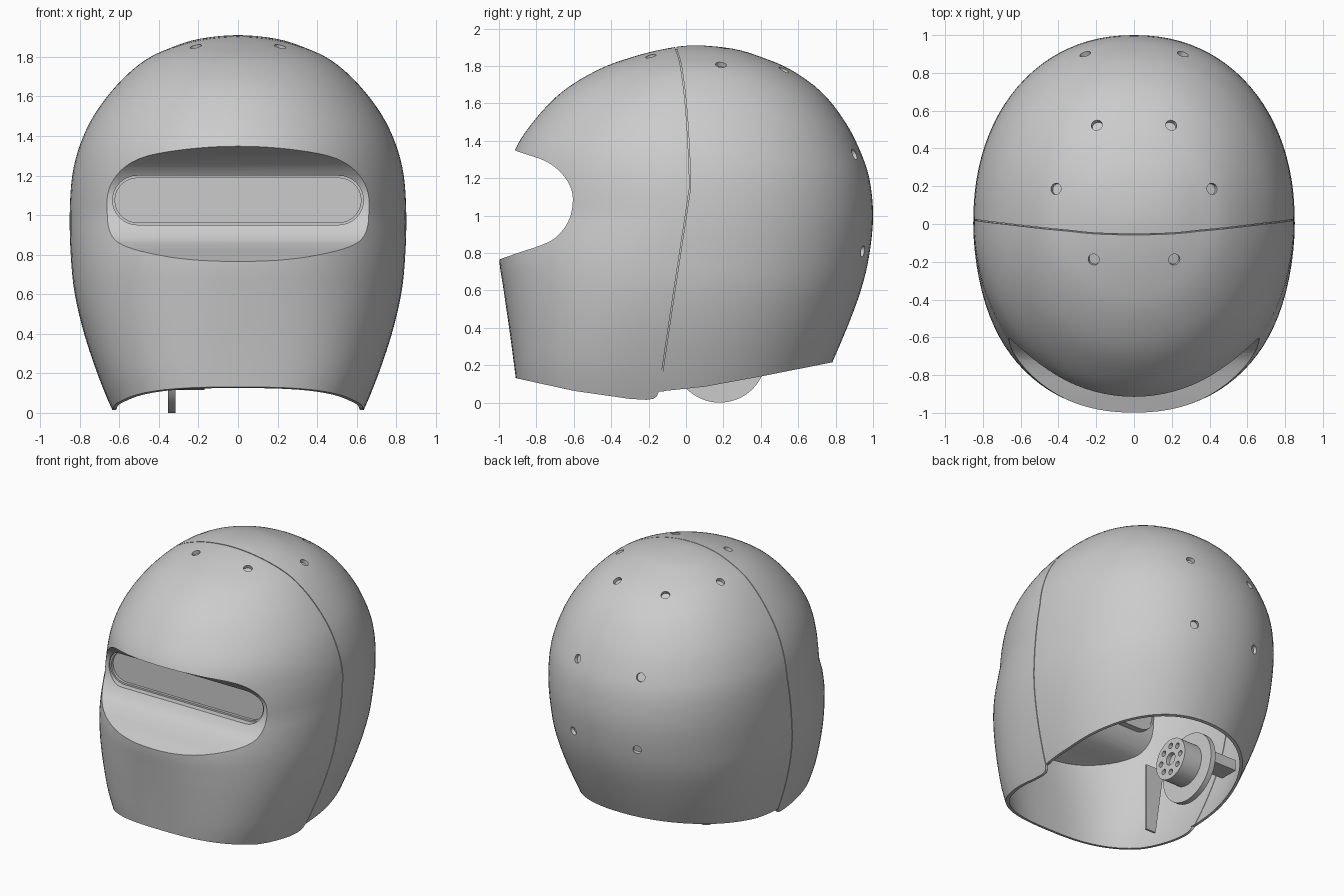
import bpy, bmesh, math
from mathutils import Vector, Matrix
from mathutils.bvhtree import BVHTree

if "Cube" in bpy.data.objects:
    bpy.data.objects.remove(bpy.data.objects["Cube"])

grey = bpy.data.materials.new("plain_grey")
grey.use_nodes = True
grey.diffuse_color = (0.6, 0.6, 0.6, 1)
for node in grey.node_tree.nodes:
    if node.type == 'BSDF_PRINCIPLED':
        node.inputs["Base Color"].default_value = (0.6, 0.6, 0.6, 1)
        node.inputs["Roughness"].default_value = 0.6


def make(name, bm):
    bmesh.ops.recalc_face_normals(bm, faces=bm.faces)
    mesh = bpy.data.meshes.new(name)
    bm.to_mesh(mesh)
    bm.free()
    mesh.materials.append(grey)
    obj = bpy.data.objects.new(name, mesh)
    bpy.context.scene.collection.objects.link(obj)
    return obj


def spline(pts, steps, last=None):
    """Catmull-Rom curve through tuples of any length."""
    ext = [pts[0]] + list(pts) + [last or pts[-1]]
    out = []
    for a, b, c, d in zip(ext, ext[1:], ext[2:], ext[3:]):
        for i in range(steps):
            t = i / steps
            out.append(tuple(
                0.5 * (2 * q + (r - p) * t + (2 * p - 5 * q + 4 * r - s) * t * t
                       + (3 * q - p - 3 * r + s) * t ** 3)
                for p, q, r, s in zip(a, b, c, d)))
    return out + [tuple(pts[-1])]


def prism(name, pts, lo, hi, axis='x'):
    """Closed outline swept along x (points are y, z) or y (points are x, z)."""
    bm = bmesh.new()
    rings = []
    for a in (lo, hi):
        rings.append([bm.verts.new((a, p, q) if axis == 'x' else (p, a, q))
                      for p, q in pts])
    n = len(pts)
    for i in range(n):
        j = (i + 1) % n
        bm.faces.new((rings[0][i], rings[0][j], rings[1][j], rings[1][i]))
    bm.faces.new(rings[0])
    bm.faces.new(rings[1])
    return make(name, bm)


def add_rod(bm, centre, direction, radius, length, sides=32):
    rot = Vector(direction).to_track_quat('Z', 'Y').to_matrix().to_4x4()
    bmesh.ops.create_cone(bm, cap_ends=True, segments=sides, radius1=radius,
                          radius2=radius, depth=length,
                          matrix=Matrix.Translation(centre) @ rot)


def rod(name, centre, direction, radius, length, sides=32):
    bm = bmesh.new()
    add_rod(bm, centre, direction, radius, length, sides)
    return make(name, bm)


def cut(obj, cutter, op='DIFFERENCE'):
    mod = obj.modifiers.new("cut", 'BOOLEAN')
    mod.operation = op
    mod.solver = 'EXACT'
    mod.object = cutter
    bpy.context.view_layer.update()
    graph = bpy.context.evaluated_depsgraph_get()
    mesh = bpy.data.meshes.new_from_object(obj.evaluated_get(graph))
    obj.modifiers.clear()
    obj.data = mesh
    bpy.data.objects.remove(cutter)


# Dome rows: height, front y, back y, half width
ROWS = [(-.10, -.88, .65, .585), (.13, -.91, .745, .685), (.38, -.943, .853, .772),
        (.60, -.975, .935, .825), (.79, -1.0, .98, .845), (1.0, -.985, 1.0, .851),
        (1.2, -.955, .98, .838), (1.36, -.91, .925, .797), (1.51, -.81, .845, .725),
        (1.66, -.665, .725, .61), (1.78, -.47, .56, .475), (1.85, -.28, .395, .33),
        (1.892, -.11, .25, .19), (1.91, .05, .05, 0)]
SKIN = (.97, .973, .985)


def dome(name, scale=(1, 1, 1), sides=96):
    bm = bmesh.new()
    rows = spline(ROWS, 4, last=(1.892, .25, -.11, -.19))
    rings = []
    for z, front, back, w in rows[:-1]:
        chin = 2.0 + .75 * min(max((1 - z) / .8, 0), 1)
        ring = []
        for i in range(sides):
            a = 2 * math.pi * i / sides
            c, s = math.cos(a), math.sin(a)
            power = 2 / (chin if s < 0 else 2.15)
            x = math.copysign(abs(c) ** power, c) * w
            y = math.copysign(abs(s) ** power, s) * (back - front) / 2
            ring.append(bm.verts.new((x, y + (front + back) / 2, z)))
        rings.append(ring)
    tip = bm.verts.new((0, rows[-1][1], rows[-1][0]))
    for i in range(sides):
        j = (i + 1) % sides
        for low, high in zip(rings, rings[1:]):
            bm.faces.new((low[i], low[j], high[j], high[i]))
        bm.faces.new((rings[-1][i], rings[-1][j], tip))
    bm.faces.new(rings[0])
    bmesh.ops.scale(bm, vec=scale, verts=bm.verts)
    return make(name, bm)


# Hollow shell with the eye recess swept across the face
recess = spline([(-1.2, 1.45), (-.9, 1.343), (-.75, 1.29), (-.66, 1.22), (-.61, 1.13),
                 (-.61, 1.03), (-.64, .95), (-.70, .88), (-.78, .84), (-.9, .80),
                 (-1.0, .765), (-1.2, .70)], 4)
shell = dome("front_shell")
bpy.context.view_layer.update()
surface = BVHTree.FromObject(shell, bpy.context.evaluated_depsgraph_get())
cavity = dome("cavity", SKIN)
thick = [(y + .03, z + math.copysign(.03, z - 1.08)) for y, z in recess]
cut(cavity, prism("recess_wall", thick, -1.2, 1.2))
cut(shell, prism("recess_cutter", recess, -1.2, 1.2))
cut(shell, cavity)


# Slot, rim and visor in the recess
def slot(name, radius, y0, y1, reach=.51, z=1.075, n=16):
    pts = []
    for side, start in ((1, -.5), (-1, .5)):
        for i in range(n + 1):
            a = math.pi * (start + i / n)
            pts.append((side * reach + radius * math.cos(a), z + radius * math.sin(a)))
    return prism(name, pts, y0, y1, 'y')


cut(shell, slot("slot_cutter", .124, -.9, -.4))
frame = slot("visor_frame", .126, -.595, -.55)
cut(frame, slot("frame_cutter", .112, -.7, -.4))
slot("visor_panel", .114, -.575, -.555)

# Screw holes with recessed screws
HOLES = [(.215, -.19, 1.86), (.41, .185, 1.80), (.2, .53, 1.79),
         (.26, .905, 1.33), (.26, .94, .81)]
middle = Vector((0, .05, 1.0))
holes, screws = bmesh.new(), bmesh.new()
for x, y, z in HOLES:
    for side in (-1, 1):
        aim = (Vector((x * side, y, z)) - middle).normalized()
        hit, normal = surface.ray_cast(middle, aim)[:2]
        if normal.dot(aim) < 0:
            normal = -normal
        add_rod(holes, hit, normal, .03, .2, 24)
        add_rod(screws, hit - normal * .035, normal, .031, .02, 24)
cut(shell, make("hole_cutter", holes))
make("screws", screws)

# Split into front and back halves along the seam, trimming the lower rim
seam = spline([(-.085, 2.1), (-.06, 1.91), (-.03, 1.8), (0, 1.55), (.018, 1.2),
               (.008, 1.08), (-.05, .7), (-.11, .3), (-.145, .06)], 4)
front = seam + [(-.155, .035), (-.175, .02), (-.21, .015), (-.3, .02), (-.6, .063),
                (-.915, .132), (-1.2, .18), (-1.2, 2.1)]
back = [(y + .006, z) for y, z in seam] + [(.1, .085), (.4, .14), (.78, .215),
                                          (1.2, .30), (1.2, 2.1)]
back_shell = shell.copy()
back_shell.data = shell.data.copy()
back_shell.name = "back_shell"
bpy.context.scene.collection.objects.link(back_shell)
cut(shell, prism("front_region", front, -1.2, 1.2), 'INTERSECT')
cut(back_shell, prism("back_region", back, -1.2, 1.2), 'INTERSECT')

# Lip that closes the seam from inside
lip = dome("seam_lip", (.988, .988, .994))
cut(lip, dome("lip_cavity", (.965, .965, .982)))
strip = [(y - .02, z) for y, z in seam] + [(y + .026, z) for y, z in reversed(seam)]
cut(lip, prism("lip_region", strip, -1.2, 1.2), 'INTERSECT')

# Inner flanges beside the chin
for side, label in ((1, "left"), (-1, "right")):
    outline = [(side * x, z) for x, z in ((.58, .13), (.65, .63), (.50, .63), (.50, .13))]
    prism(label + "_flange", outline, -.48, -.465, 'y')

# Inner wheel: disc, drilled hub and wall bracket
rod("wheel_disc", (-.335, .18, .25), (1, 0, 0), .25, .04, 64)
hub = rod("wheel_hub", (-.245, .18, .265), (1, 0, 0), .15, .15, 48)
drill = bmesh.new()
add_rod(drill, (-.17, .18, .265), (1, 0, 0), .045, .06)
for i in range(8):
    a = math.pi * i / 4
    add_rod(drill, (-.17, .18 + .1 * math.cos(a), .265 + .1 * math.sin(a)),
            (1, 0, 0), .02, .06, 16)
cut(hub, make("drill", drill))
prism("wheel_bracket", [(.10, .34), (.24, .34), (.24, .42), (.10, .42)], -.69, -.35)

# Smooth shading with sharp edges kept
for obj in bpy.context.scene.objects:
    obj.select_set(obj.type == 'MESH')
bpy.context.view_layer.objects.active = shell
bpy.ops.object.shade_smooth_by_angle(angle=math.radians(30))
